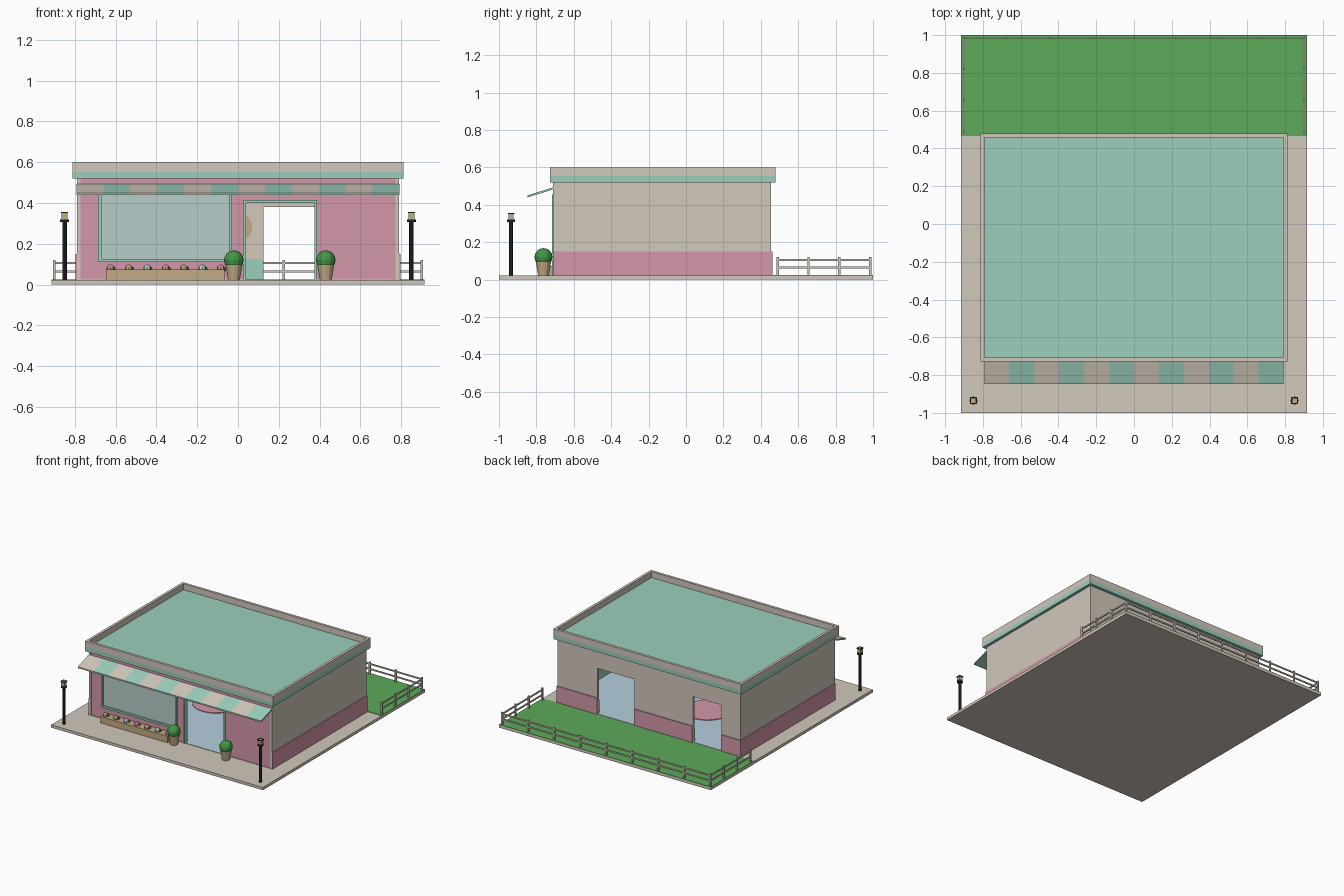
import bpy
import bmesh
from mathutils import Matrix, Vector

if "Cube" in bpy.data.objects:
    bpy.data.objects.remove(bpy.data.objects["Cube"])


def material(name, r, g, b):
    lin = [((c / 255 + 0.055) / 1.055) ** 2.4 for c in (r, g, b)] + [1.0]
    m = bpy.data.materials.new(name)
    m.use_nodes = True
    m.diffuse_color = lin
    m.node_tree.nodes["Principled BSDF"].inputs["Base Color"].default_value = lin
    return m


BEIGE = material("warm_beige", 209, 200, 187)
TEAL = material("mint_teal", 156, 207, 188)
PINK = material("rose_pink", 212, 151, 168)
GRASS = material("grass_green", 92, 170, 88)
LEAF = material("leaf_green", 66, 150, 68)
GLASS = material("window_glass", 183, 206, 202)
BLACK = material("lamp_black", 42, 44, 50)
TAN = material("wood_tan", 194, 171, 132)
BLUE = material("pale_blue", 182, 207, 222)


def finish(name, bm, mat):
    mesh = bpy.data.meshes.new(name)
    bm.to_mesh(mesh)
    bm.free()
    for m in mat if isinstance(mat, list) else [mat]:
        mesh.materials.append(m)
    ob = bpy.data.objects.new(name, mesh)
    bpy.context.collection.objects.link(ob)
    return ob


def add_box(bm, x0, x1, y0, y1, z0, z1, index=0):
    size = Matrix.Diagonal((x1 - x0, y1 - y0, z1 - z0, 1))
    mid = Matrix.Translation(((x0 + x1) / 2, (y0 + y1) / 2, (z0 + z1) / 2))
    made = bmesh.ops.create_cube(bm, size=1, matrix=mid @ size)
    for f in {f for v in made["verts"] for f in v.link_faces}:
        f.material_index = index


def boxes(name, mat, *dims):
    bm = bmesh.new()
    for d in dims:
        add_box(bm, *d)
    return finish(name, bm, mat)


def cone(name, mat, x, y, z0, z1, r0, r1, sides=12):
    bm = bmesh.new()
    bmesh.ops.create_cone(bm, cap_ends=True, segments=sides, radius1=r0, radius2=r1,
                          depth=z1 - z0, matrix=Matrix.Translation((x, y, (z0 + z1) / 2)))
    return finish(name, bm, mat)


def ball(name, mat, x, y, z, r, u=12, v=8):
    bm = bmesh.new()
    bmesh.ops.create_uvsphere(bm, u_segments=u, v_segments=v, radius=r,
                              matrix=Matrix.Translation((x, y, z)))
    return finish(name, bm, mat)


G = 0.022          # ground level
TOP = 0.52         # wall top
SKIRT = 0.15       # outer skirting top
DADO = 0.125       # inner skirting top
W, F, B = 0.79, -0.71, 0.455   # wall half width, front, back

# Ground
boxes("pavement", BEIGE, (-0.915, 0.915, -1, 1, 0, G))
boxes("lawn", GRASS, (-0.915, 0.915, 0.465, 1, G, G + 0.003))
boxes("shop_floor", BLUE, (-W, W, F, B, G, G + 0.003))
cone("round_rug", PINK, -0.16, -0.04, G + 0.003, G + 0.008, 0.17, 0.17, 24)

# Side walls with outer and inner skirting
for side, name in ((1, "left"), (-1, "right")):
    def span(a, b):
        return sorted((side * a, side * b))
    boxes(name + "_wall", BEIGE, (*span(W - 0.018, W), F, B, G, TOP))
    boxes(name + "_skirt", PINK, (*span(W, W + 0.006), F, B + 0.007, G, SKIRT))
    boxes(name + "_inner_dado", TEAL, (*span(W - 0.024, W - 0.018), F + 0.03, B - 0.02, G, DADO))

# Back wall with two doorways
piers = ((-W, -0.626), (-0.377, 0.125), (0.447, W))
doors = ((-0.626, -0.377), (0.125, 0.447))
boxes("back_wall", BEIGE,
      *[(a, b, B - 0.02, B, G, TOP) for a, b in piers],
      *[(a, b, B - 0.02, B, 0.38, TOP) for a, b in doors])
boxes("back_skirt", PINK, *[(a, b, B, B + 0.007, G, SKIRT) for a, b in piers])
boxes("back_inner_dado", TEAL, *[(a, b, B - 0.026, B - 0.02, G, DADO) for a, b in piers])
bm = bmesh.new()
bmesh.ops.create_circle(bm, cap_ends=True, segments=24, radius=0.07,
                        matrix=Matrix.Translation((0, B - 0.024, 0.28)) @ Matrix.Rotation(1.5708, 4, "X"))
finish("wall_roundel", bm, TAN)

# Front wall around the shop window and the doorway
win_x0, win_x1, win_z0, win_z1 = -0.685, -0.03, 0.11, 0.455
door_x0, door_x1, door_z = 0.025, 0.388, 0.415
fy0, fy1, E = F + 0.003, F + 0.025, W - 0.017
boxes("front_wall", PINK,
      (-E, win_x0, fy0, fy1, G, TOP), (win_x1, door_x0, fy0, fy1, G, TOP),
      (door_x1, E, fy0, fy1, G, TOP), (door_x0, door_x1, fy0, fy1, door_z, TOP),
      (win_x0, win_x1, fy0, fy1, G, win_z0), (win_x0, win_x1, fy0, fy1, win_z1, TOP))
boxes("window_pane", GLASS, (win_x0, win_x1, F + 0.008, F + 0.014, win_z0, win_z1))


def frame(name, x0, x1, z0, z1, t, sill):
    y0, y1 = F - 0.006, fy1 + 0.003
    parts = [(x0, x0 + t, y0, y1, z0, z1), (x1 - t, x1, y0, y1, z0, z1),
             (x0 + t, x1 - t, y0, y1, z1 - t, z1)]
    if sill:
        parts.append((x0 + t, x1 - t, y0, y1, z0, z0 + t))
    boxes(name, TEAL, *parts)


frame("window_frame", win_x0, win_x1, win_z0, win_z1, 0.015, True)
frame("door_frame", door_x0, door_x1, G, door_z, 0.014, False)

# Flat roof with a raised rim
rx, ry0, ry1, t = 0.812, -0.727, 0.478, 0.02
rz, rt = 0.553, 0.6
boxes("roof_deck", TEAL, (-rx, rx, ry0, ry1, TOP, rz))
boxes("roof_rim", BEIGE,
      (-rx, rx, ry0, ry0 + t, rz, rt), (-rx, rx, ry1 - t, ry1, rz, rt),
      (-rx, -rx + t, ry0 + t, ry1 - t, rz, rt), (rx - t, rx, ry0 + t, ry1 - t, rz, rt))

# Striped sloping awning
bm = bmesh.new()
stripes, ax = 12, 0.792
step = 2 * ax / stripes
for i in range(stripes):
    add_box(bm, -ax + i * step, -ax + (i + 1) * step, -0.847, F, 0.482, 0.493, i % 2)
for v in bm.verts:
    v.co.z -= 0.043 * (F - v.co.y) / 0.137
finish("striped_awning", bm, [BEIGE, TEAL])

# Street lamps
for x, name in ((0.85, "left_lamp"), (-0.85, "right_lamp")):
    y = -0.935
    cone(name + "_post", BLACK, x, y, G, 0.315, 0.011, 0.011, 8)
    cone(name + "_collar", BLACK, x, y, 0.307, 0.32, 0.022, 0.022, 8)
    boxes(name + "_lantern", TAN, (x - 0.014, x + 0.014, y - 0.014, y + 0.014, 0.32, 0.355))
    boxes(name + "_lantern_rim", BLACK,
          *[(x + s * 0.015 - 0.003, x + s * 0.015 + 0.003, y - 0.017, y + 0.017, 0.35, 0.357) for s in (-1, 1)],
          *[(x - 0.017, x + 0.017, y + s * 0.015 - 0.003, y + s * 0.015 + 0.003, 0.35, 0.357) for s in (-1, 1)])

# Clipped bushes in tubs beside the door
for x, name in ((-0.02, "window_side"), (0.43, "corner_side")):
    cone(name + "_tub", TAN, x, -0.762, G, 0.095, 0.029, 0.041, 12)
    ball(name + "_bush", LEAF, x, -0.762, 0.12, 0.048)

# Flower box under the window
boxes("flower_box", TAN, (-0.648, -0.065, -0.775, F + 0.003, G, 0.073))
blooms = [PINK, TAN, BLUE, PINK, TAN, BLUE, PINK]
for i, mat in enumerate(blooms):
    x = -0.625 + i * 0.09
    ball(f"flower_{i + 1}", mat, x, -0.745, 0.08, 0.019, 8, 6)
    ball(f"flower_leaf_{i + 1}", LEAF, x + 0.014, -0.738, 0.076, 0.014, 6, 4)

# Fence round the lawn
fx, fy, h = 0.9, 0.985, 0.006
spots = [(-fx + i * fx / 4, fy) for i in range(9)]
spots += [(s * fx, fy - k * 0.165) for s in (-1, 1) for k in (1, 2, 3)]
boxes("fence_posts", BEIGE, *[(x - h, x + h, y - h, y + h, G, 0.12) for x, y in spots])
rails = []
for z in (0.06, 0.1):
    rails.append((-fx, fx, fy - 0.004, fy + 0.004, z, z + 0.01))
    rails += [(s * fx - 0.004, s * fx + 0.004, 0.484, fy, z, z + 0.01) for s in (-1, 1)]
boxes("fence_rails", BEIGE, *rails)
